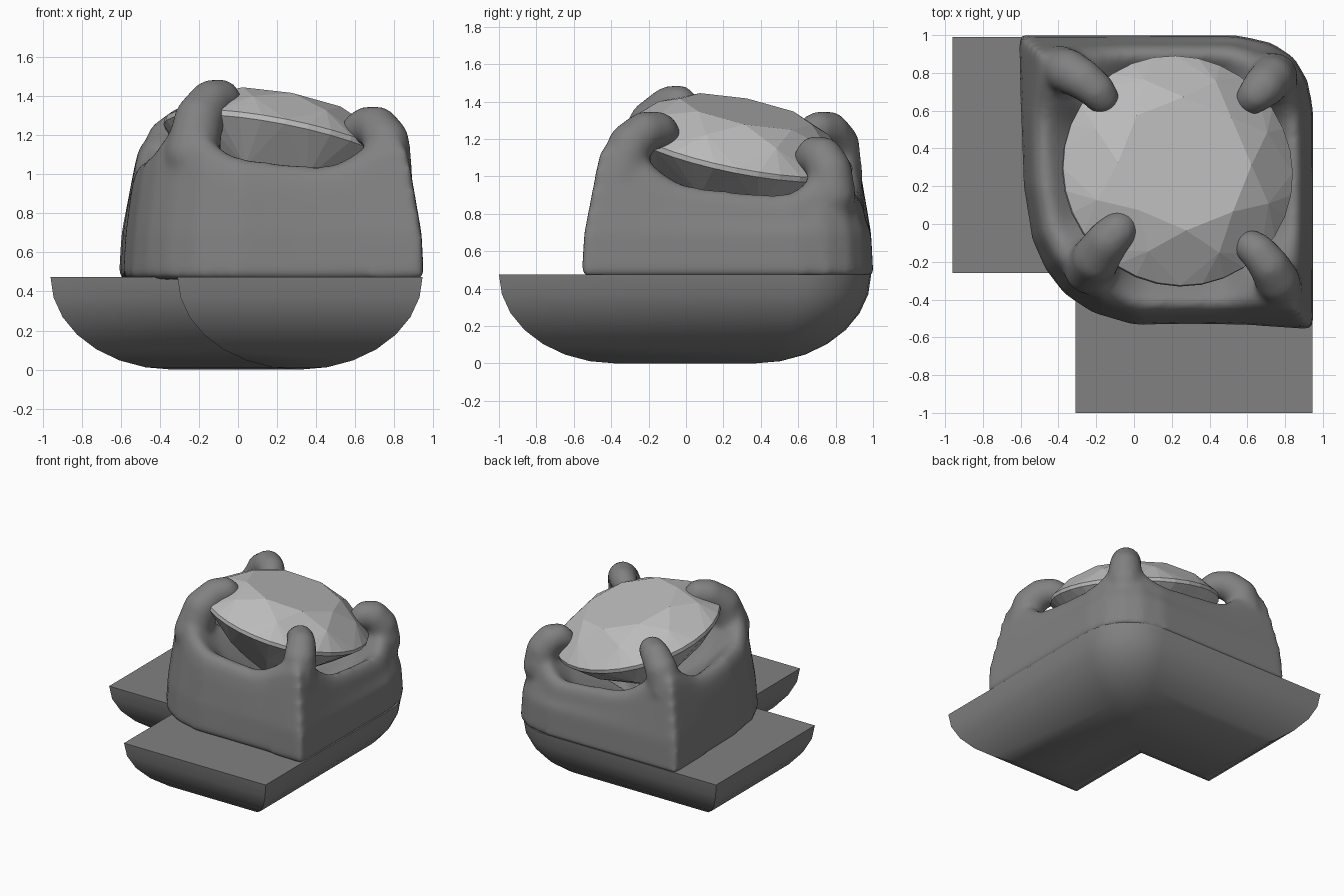
import bpy, bmesh, math
from mathutils import Vector, Matrix

if "Cube" in bpy.data.objects:
    bpy.data.objects.remove(bpy.data.objects["Cube"])

CX, CY = 0.23, 0.28        # gem centre in plan
TILT = 0.2                 # slope of the gem along both x and y


def material(name, v):
    m = bpy.data.materials.new(name)
    m.diffuse_color = (v, v, v, 1)
    m.use_nodes = True
    m.node_tree.nodes["Principled BSDF"].inputs["Base Color"].default_value = m.diffuse_color
    return m


METAL = material("dark_metal", 0.22)
STONE = material("pale_stone", 0.5)


def finish(name, bm, mat, smooth=None):
    me = bpy.data.meshes.new(name)
    bm.to_mesh(me)
    bm.free()
    me.materials.append(mat)
    ob = bpy.data.objects.new(name, me)
    bpy.context.collection.objects.link(ob)
    if smooth:
        bpy.ops.object.select_all(action='DESELECT')
        ob.select_set(True)
        bpy.context.view_layer.objects.active = ob
        bpy.ops.object.shade_smooth_by_angle(angle=math.radians(smooth))
    return ob


def loft(bm, rings):
    vs = [[bm.verts.new(p) for p in r] for r in rings]
    n = len(vs[0])
    for a, b in zip(vs, vs[1:]):
        for i in range(n):
            j = (i + 1) % n
            bm.faces.new((a[i], a[j], b[j], b[i]))
    return vs


# L-shaped band: rim corners shrink onto the centre line with a rounded profile
knee = (0.315, 0.365)
rim = [((0.945, -1.0), (0.315, -0.375))]
R = 0.4
for k in range(9):
    a = math.pi / 2 * k / 8
    rim.append(((0.945 - R + R * math.cos(a), 0.99 - R + R * math.sin(a)), knee))
rim += [((-0.96, 0.99), (-0.335, 0.365)), ((-0.96, -0.26), (-0.335, 0.365)),
        ((-0.31, -0.26), knee), ((-0.31, -1.0), (0.315, -0.375))]
rings = []
for k in range(8):
    a = math.pi / 2 * k / 7
    t, z = 1 - math.cos(a), 0.475 * (1 - math.sin(a))
    rings.append([(p[0] + (q[0] - p[0]) * t, p[1] + (q[1] - p[1]) * t, z) for p, q in rim])
bm = bmesh.new()
vs = loft(bm, rings)
bm.faces.new(vs[0])
bmesh.ops.remove_doubles(bm, verts=bm.verts[:], dist=1e-4)
bmesh.ops.dissolve_degenerate(bm, edges=bm.edges[:], dist=1e-4)
bmesh.ops.recalc_face_normals(bm, faces=bm.faces[:])
finish("band_corner", bm, METAL, 30)

# Setting cup: plan outline lofted up to a tilted rim and down into a bowl
outline = [(.95, -.56), (.95, 0), (.95, .6), (.92, .76), (.85, .88), (.73, .96), (.55, 1),
           (0, 1), (-.61, 1), (-.6, .6), (-.585, .2), (-.54, -.08), (-.47, -.24),
           (-.37, -.37), (-.22, -.47), (0, -.535), (.3, -.53), (.6, -.535)]
SUB = 6
plan = []
for p, q in zip(outline, outline[1:] + outline[:1]):
    for k in range(SUB):
        plan.append(Vector(p).lerp(Vector(q), k / SUB))

corners = [(.95, -.56), (-.61, 1), (-.37, -.37), (.85, .88)]
corner_angles = [math.atan2(y - CY, x - CX) for x, y in corners]


def prong_weight(p):
    a = math.atan2(p.y - CY, p.x - CX)
    w = 0
    for b in corner_angles:
        d = (a - b + math.pi) % (2 * math.pi) - math.pi
        w += math.exp(-(d / 0.24) ** 2)
    return w


# (scale toward centre, fixed height or None, offset from the rim)
levels = [(1, .462, 0), (1, .5, 0), (.985, .7, 0), (.95, None, -.14), (.925, None, -.05),
          (.88, None, 0), (.83, None, 0), (.77, None, -.04), (.64, None, -.14), (.2, None, -.35)]
c = Vector((CX, CY))
rings = []
for s, z, dz in levels:
    ring = []
    for p in plan:
        w = prong_weight(p)
        k, h = s, z
        if z is None:
            h = 0.98 - 0.09 * (p.x - CX + p.y - CY) + 0.19 * w + dz
            k = s - 0.045 * w
        q = c + (p - c) * k
        ring.append((q.x, q.y, h))
    rings.append(ring)
bm = bmesh.new()
vs = loft(bm, rings)
for ring, z in ((vs[0], .462), (vs[-1], .6)):
    m = bm.verts.new((CX, CY, z))
    for i in range(len(ring)):
        bm.faces.new((m, ring[i], ring[(i + 1) % len(ring)]))
bmesh.ops.recalc_face_normals(bm, faces=bm.faces[:])

# Prongs: tapering chains of balls that are fused into the cup
side = [(.74, -.31, .85, .13), (.77, -.34, 1.02, .125), (.76, -.30, 1.17, .12),
        (.715, -.22, 1.24, .11), (.66, -.15, 1.25, .1), (.62, -.12, 1.23, .093)]
prongs = [
    side,
    [(y - .05, x + .05, z, r) for x, y, z, r in side],
    [(-.19, -.19, .9, .15), (-.235, -.235, 1.1, .14), (-.20, -.18, 1.28, .13),
     (-.14, -.09, 1.37, .115), (-.09, -.04, 1.385, .105), (-.07, -.02, 1.365, .097)],
    [(.68, .72, .75, .14), (.74, .78, .9, .13), (.73, .77, 1.03, .12),
     (.69, .73, 1.10, .115), (.65, .69, 1.12, .1), (.625, .665, 1.10, .09)],
]
for path in prongs:
    for p, q in zip(path, path[1:]):
        for k in range(6):
            x, y, z, r = Vector(p).lerp(Vector(q), k / 5)
            bmesh.ops.create_icosphere(bm, subdivisions=3, radius=r,
                                       matrix=Matrix.Translation((x, y, z)))
setting = finish("prong_setting", bm, METAL)
m = setting.modifiers.new("fuse", 'REMESH')
m.mode = 'VOXEL'
m.voxel_size = 0.02
m.use_smooth_shade = True
m = setting.modifiers.new("soften", 'SMOOTH')
m.factor = 0.5
m.iterations = 16

# Gem: convex hull of girdle, crown, table and pavilion points, tilted
bm = bmesh.new()


def gem_ring(n, r, z, phase=0.0):
    for k in range(n):
        a = 2 * math.pi * (k + phase) / n
        bm.verts.new((r * math.cos(a), r * math.sin(a), z))


gem_ring(32, .62, .014)
gem_ring(32, .62, -.014)
gem_ring(8, .50, .13, .5)
gem_ring(8, .36, .205)
gem_ring(8, .42, -.22, .5)
bm.verts.new((0, 0, -.5))
bmesh.ops.convex_hull(bm, input=bm.verts[:])
bmesh.ops.dissolve_limit(bm, angle_limit=0.01, verts=bm.verts[:], edges=bm.edges[:])
bmesh.ops.recalc_face_normals(bm, faces=bm.faces[:])
normal = Vector((TILT, TILT, 1)).normalized()
rot = Vector((0, 0, 1)).rotation_difference(normal).to_matrix().to_4x4()
bm.transform(Matrix.Translation((CX, CY, 1.15)) @ rot)
finish("gem", bm, STONE)
